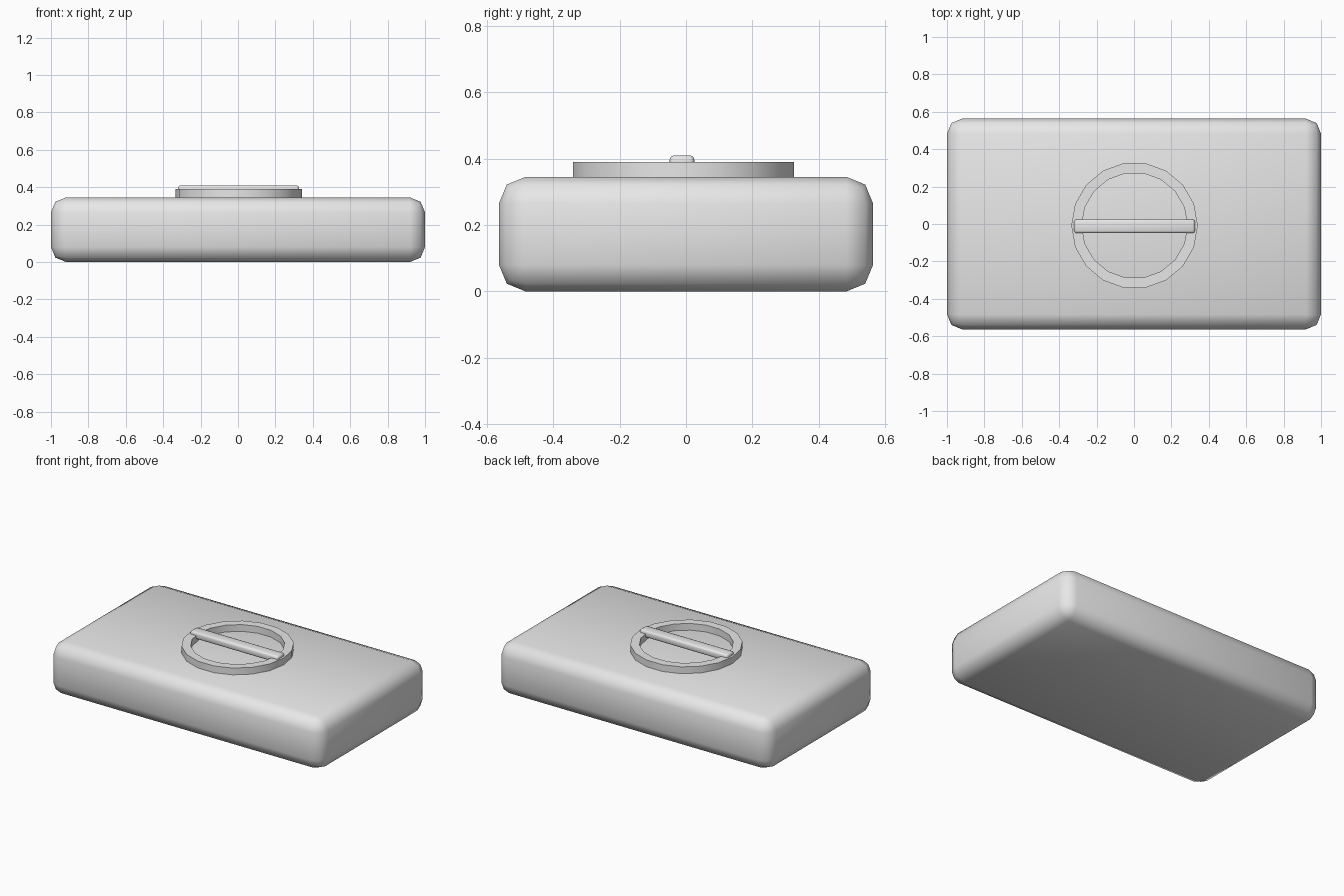
import bpy
import bmesh
import math

cube = bpy.data.objects.get("Cube")
if cube:
    bpy.data.objects.remove(cube, do_unlink=True)

grey = bpy.data.materials.new("plain_grey")
grey.use_nodes = True
GREY = (0.8, 0.8, 0.8, 1)
grey.diffuse_color = GREY
grey.node_tree.nodes["Principled BSDF"].inputs["Base Color"].default_value = GREY


def add_object(name, bm):
    bmesh.ops.recalc_face_normals(bm, faces=bm.faces)
    mesh = bpy.data.meshes.new(name)
    bm.to_mesh(mesh)
    bm.free()
    mesh.materials.append(grey)
    obj = bpy.data.objects.new(name, mesh)
    bpy.context.collection.objects.link(obj)
    return obj


def smooth(obj, angle=None):
    bpy.ops.object.select_all(action="DESELECT")
    obj.select_set(True)
    bpy.context.view_layer.objects.active = obj
    if angle is None:
        bpy.ops.object.shade_smooth()
    else:
        bpy.ops.object.shade_smooth_by_angle(angle=math.radians(angle))


def rounded_box(name, size, centre, radius):
    bm = bmesh.new()
    bmesh.ops.create_cube(bm, size=1)
    bmesh.ops.scale(bm, vec=size, verts=bm.verts)
    bmesh.ops.translate(bm, vec=centre, verts=bm.verts)
    bmesh.ops.bevel(bm, geom=bm.edges[:], offset=radius, segments=2,
                    profile=0.5, affect="EDGES")
    return add_object(name, bm)


def ring(name, outer, inner, bottom, top, centre, sides):
    # Sweep a rectangular section around the vertical axis
    bm = bmesh.new()
    section = [(outer, bottom), (outer, top), (inner, top), (inner, bottom)]
    loops = []
    for i in range(sides):
        a = math.tau * i / sides
        loops.append([bm.verts.new((centre[0] + r * math.cos(a),
                                    centre[1] + r * math.sin(a), z))
                      for r, z in section])
    for i in range(sides):
        here, after = loops[i], loops[(i + 1) % sides]
        for j in range(4):
            k = (j + 1) % 4
            bm.faces.new((here[j], after[j], after[k], here[k]))
    return add_object(name, bm)


# Main slab with softly rounded edges
smooth(rounded_box("body", (2, 1.126, 0.345), (0, 0, 0.1725), 0.08))

# Raised rim on the top face
smooth(ring("dial_rim", 0.338, 0.283, 0.335, 0.39, (0.003, -0.008), 18), 30)

# Grip bar lying across the rim
smooth(rounded_box("grip_bar", (0.645, 0.074, 0.045), (0.003, -0.012, 0.387), 0.012), 50)
